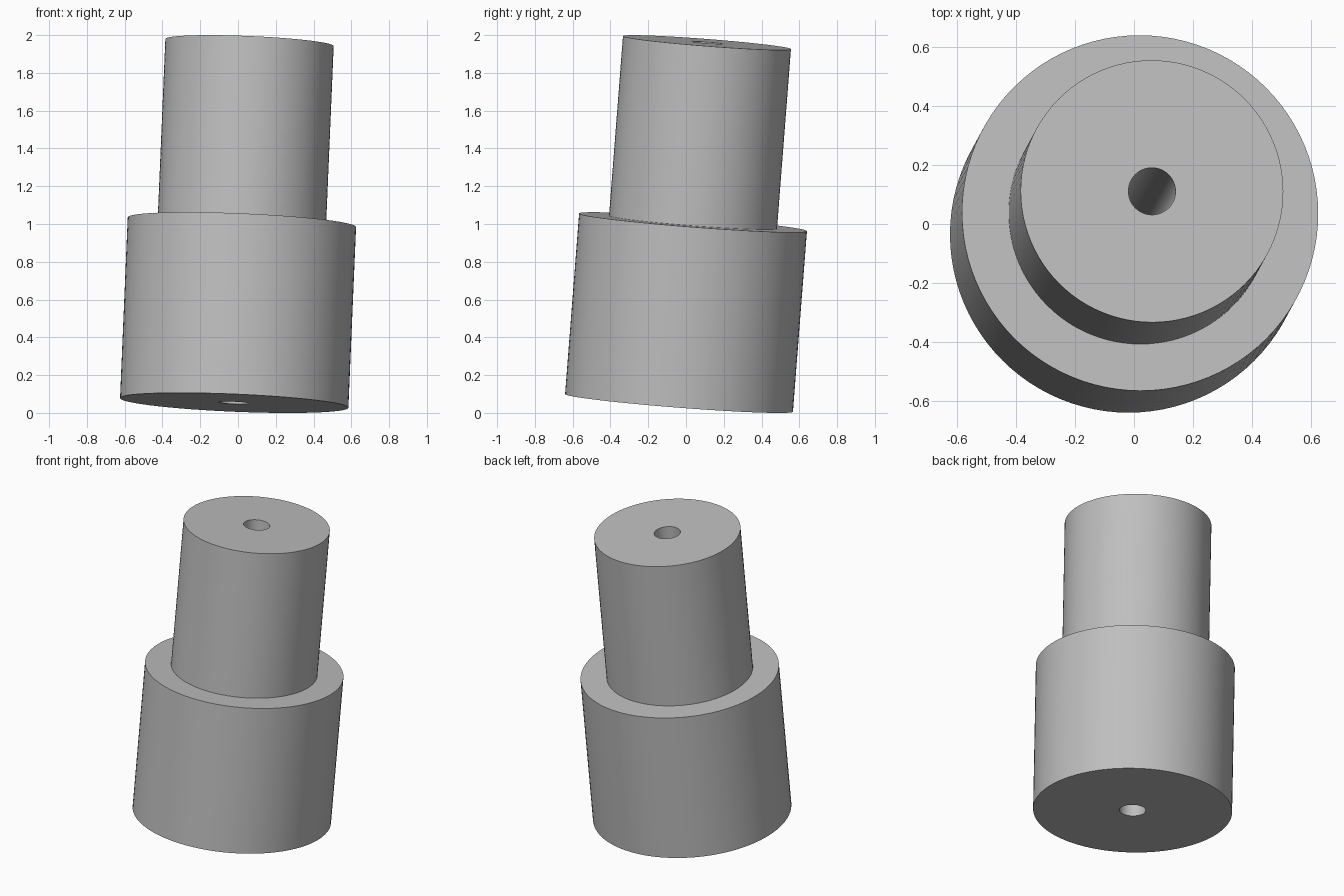
import bpy, bmesh, math
from mathutils import Vector

cube = bpy.data.objects.get("Cube")
if cube:
    bpy.data.objects.remove(cube, do_unlink=True)

SEGMENTS = 96
WIDE, NARROW, BORE = 0.605, 0.446, 0.08
LENGTH, STEP = 1.915, 0.96
BASE = Vector((-0.02, -0.037, 0.053))
AXIS = Vector((0.081, 0.148, 1.908)).normalized()

# Plain grey
grey = bpy.data.materials.new("grey")
grey.use_nodes = True
colour = (0.52, 0.52, 0.52, 1)
grey.diffuse_color = colour
grey.node_tree.nodes["Principled BSDF"].inputs["Base Color"].default_value = colour

# Closed profile (radius, height) of the stepped sleeve with its through bore
profile = [(BORE, 0), (WIDE, 0), (WIDE, STEP), (NARROW, STEP),
           (NARROW, LENGTH), (BORE, LENGTH)]
bm = bmesh.new()
verts = [bm.verts.new((r, 0, h)) for r, h in profile]
edges = [bm.edges.new((a, b)) for a, b in zip(verts, verts[1:] + verts[:1])]
bmesh.ops.spin(bm, geom=verts + edges, cent=(0, 0, 0), axis=(0, 0, 1),
               angle=math.tau, steps=SEGMENTS, use_merge=True)
bmesh.ops.remove_doubles(bm, verts=bm.verts, dist=0.0001)
bmesh.ops.recalc_face_normals(bm, faces=bm.faces)
mesh = bpy.data.meshes.new("stepped_sleeve")
bm.to_mesh(mesh)
bm.free()
mesh.materials.append(grey)

# Stand the sleeve on its lower rim, leaning to the back left
sleeve = bpy.data.objects.new("stepped_sleeve", mesh)
bpy.context.collection.objects.link(sleeve)
sleeve.location = BASE
sleeve.rotation_euler = Vector((0, 0, 1)).rotation_difference(AXIS).to_euler()

# Smooth walls with sharp rims
bpy.ops.object.select_all(action="DESELECT")
sleeve.select_set(True)
bpy.context.view_layer.objects.active = sleeve
bpy.ops.object.shade_smooth_by_angle(angle=math.radians(30))
